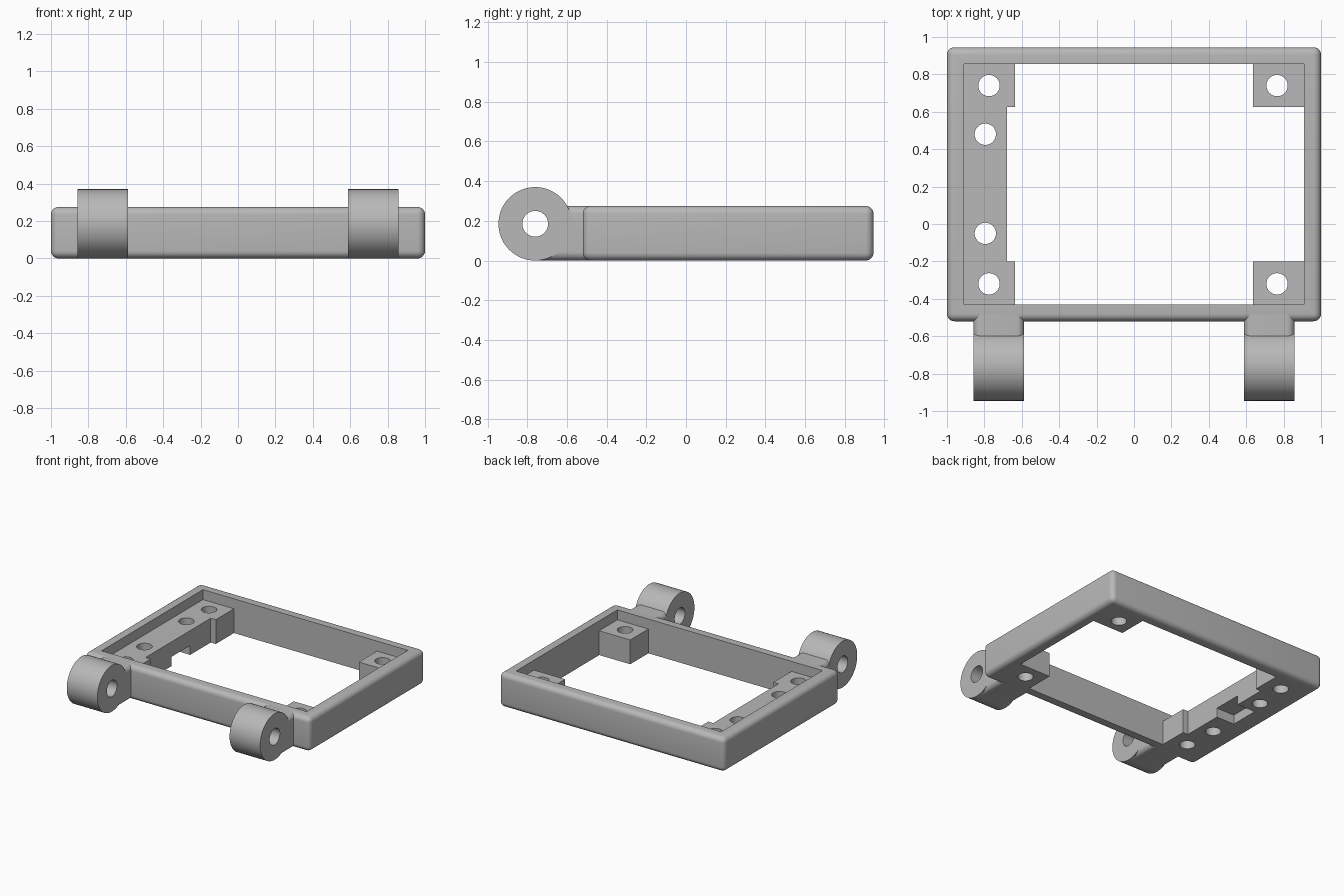
import bpy, bmesh, math
from mathutils import Matrix

if "Cube" in bpy.data.objects:
    bpy.data.objects.remove(bpy.data.objects["Cube"], do_unlink=True)

grey = bpy.data.materials.new("plain grey")
grey.use_nodes = True
grey.diffuse_color = (0.48, 0.48, 0.48, 1)
grey.node_tree.nodes["Principled BSDF"].inputs["Base Color"].default_value = grey.diffuse_color


def finish(name, bm):
    bmesh.ops.recalc_face_normals(bm, faces=bm.faces)
    mesh = bpy.data.meshes.new(name)
    bm.to_mesh(mesh)
    bm.free()
    mesh.materials.append(grey)
    ob = bpy.data.objects.new(name, mesh)
    bpy.context.collection.objects.link(ob)
    return ob


def box(name, x, y, z, radius=0, along=None):
    """Box from ranges; rounds all edges, or only those along one axis."""
    bm = bmesh.new()
    bmesh.ops.create_cube(bm, size=1)
    for v in bm.verts:
        for i, (lo, hi) in enumerate((x, y, z)):
            v.co[i] = hi if v.co[i] > 0 else lo
    if radius:
        edges = [e for e in bm.edges if along is None
                 or abs((e.verts[0].co - e.verts[1].co).normalized()[along]) > 0.9]
        bmesh.ops.bevel(bm, geom=edges, offset=radius, segments=6,
                        profile=0.5, affect="EDGES")
    return finish(name, bm)


def cylinder(name, radius, length, center, axis="Z", sides=48):
    bm = bmesh.new()
    bmesh.ops.create_cone(bm, cap_ends=True, segments=sides, radius1=radius,
                          radius2=radius, depth=length)
    turn = Matrix.Rotation(math.pi / 2, 4, "Y") if axis == "X" else Matrix()
    bm.transform(Matrix.Translation(center) @ turn)
    return finish(name, bm)


def prism(name, outline, z0, z1):
    bm = bmesh.new()
    face = bm.faces.new([bm.verts.new((x, y, z0)) for x, y in outline])
    top = bmesh.ops.extrude_face_region(bm, geom=[face])["geom"]
    for v in top:
        if isinstance(v, bmesh.types.BMVert):
            v.co.z = z1
    return finish(name, bm)


def combine(ob, tool, operation="DIFFERENCE"):
    mod = ob.modifiers.new(operation.lower(), "BOOLEAN")
    mod.operation, mod.object, mod.solver = operation, tool, "EXACT"
    bpy.context.view_layer.objects.active = ob
    bpy.ops.object.modifier_apply(modifier=mod.name)
    bpy.data.objects.remove(tool, do_unlink=True)


def smooth(ob):
    bpy.ops.object.select_all(action="DESELECT")
    ob.select_set(True)
    bpy.context.view_layer.objects.active = ob
    bpy.ops.object.shade_smooth_by_angle(angle=math.radians(30))


# Rounded rectangular frame with a sharp-edged opening
FRONT, BACK, SIDE = -0.43, 0.855, 0.91
HEIGHT, PAD_TOP = 0.275, 0.195
frame = box("frame", (-1, 1), (-0.52, 0.945), (0, HEIGHT), 0.04)
combine(frame, box("opening", (-SIDE, SIDE), (FRONT, BACK), (-1, 1)))
smooth(frame)


def drill(ob, points):
    for x, y in points:
        combine(ob, cylinder("drill", 0.057, 1, (x, y, 0.1)))
    smooth(ob)


# Corner pads on the left side
PAD, STRIP = 0.635, 0.68
HOLE_ROWS = (-0.32, 0.74)
for name, y, row in (("front_left_pad", (FRONT, -0.2), HOLE_ROWS[0]),
                     ("back_left_pad", (0.625, BACK), HOLE_ROWS[1])):
    pad = box(name, (PAD, SIDE), y, (0, PAD_TOP))
    drill(pad, [(0.765, row)])

# Long mounting strip on the right side, with wider ends and an underside notch
strip = prism("right_mounting_strip", [
    (-SIDE, FRONT), (-PAD, FRONT), (-PAD, -0.2), (-STRIP, -0.2),
    (-STRIP, 0.625), (-PAD, 0.625), (-PAD, BACK), (-SIDE, BACK)], 0, PAD_TOP)
combine(strip, box("notch", (-0.84, -0.6), (0.13, 0.365), (-0.1, 0.075)))
drill(strip, [(-0.775, y) for y in HOLE_ROWS] + [(-0.795, -0.05), (-0.795, 0.48)])

# Hinge barrels with arms, bored through and recessed on the outer side
PIVOT_Y, PIVOT_Z, INNER, OUTER = -0.76, 0.185, 0.587, 0.858
for name, s in (("left_hinge", 1), ("right_hinge", -1)):
    mid = s * (INNER + OUTER) / 2
    hinge = cylinder(name, PIVOT_Z, OUTER - INNER, (mid, PIVOT_Y, PIVOT_Z), "X", 80)
    arm = box("arm", sorted((s * INNER, s * OUTER)), (PIVOT_Y, -0.46),
              (0, HEIGHT), 0.04, along=1)
    combine(hinge, arm, "UNION")
    combine(hinge, cylinder("bore", 0.065, 1, (mid, PIVOT_Y, PIVOT_Z), "X"))
    combine(hinge, cylinder("recess", 0.112, 0.14, (s * OUTER, PIVOT_Y, PIVOT_Z), "X"))
    smooth(hinge)
